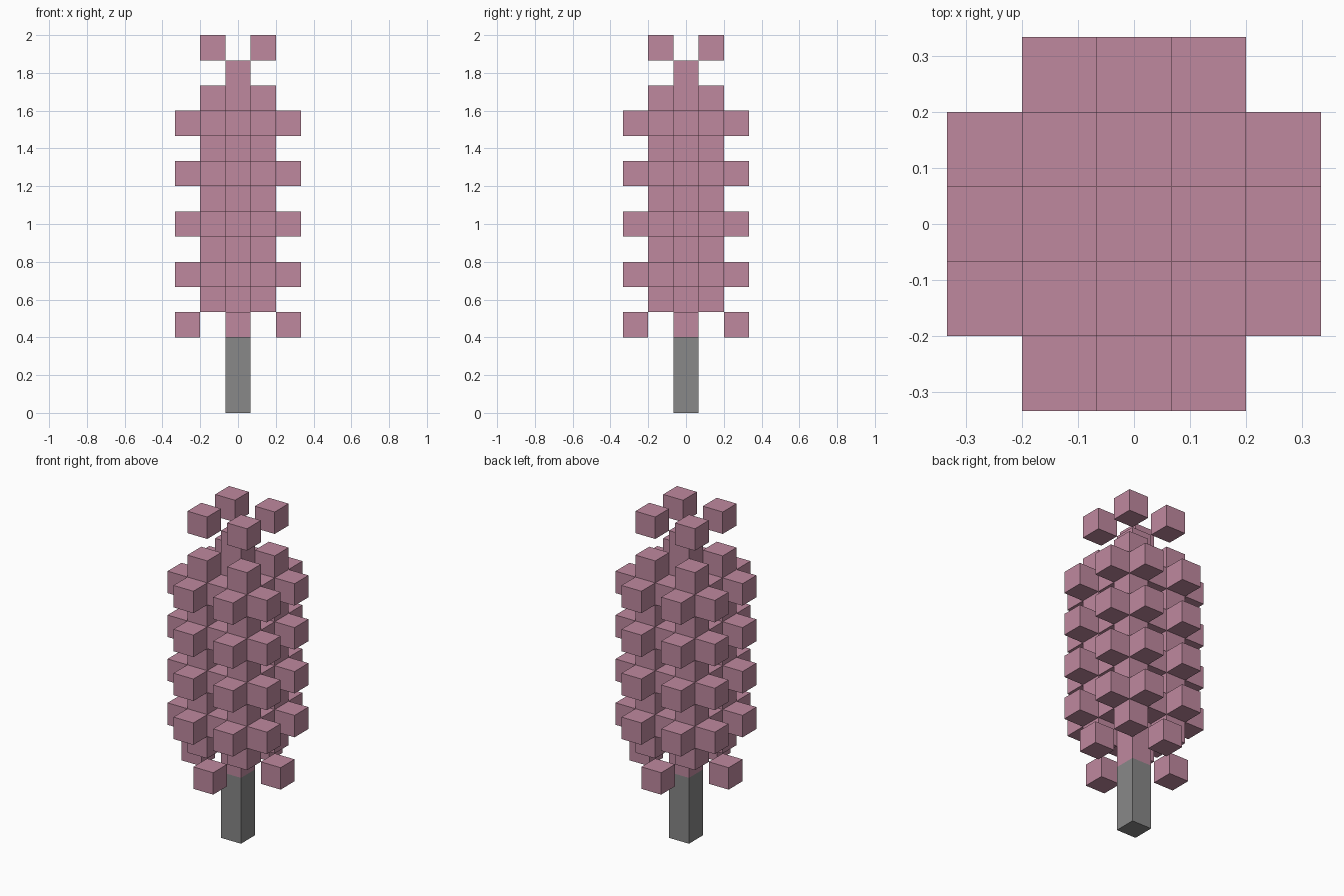
import bpy
import bmesh
from mathutils import Matrix, Vector

U = 2 / 15  # side of one block

if "Cube" in bpy.data.objects:
    bpy.data.objects.remove(bpy.data.objects["Cube"], do_unlink=True)


def make_material(name, color):
    mat = bpy.data.materials.new(name)
    mat.use_nodes = True
    mat.diffuse_color = color
    mat.node_tree.nodes["Principled BSDF"].inputs["Base Color"].default_value = color
    return mat


pink = make_material("dusty pink", (0.52, 0.25, 0.345, 1))
grey = make_material("stem grey", (0.246, 0.246, 0.246, 1))


def make_blocks(name, cells, layer, mat, height=1):
    """Join blocks standing on one layer of the grid into one object."""
    bm = bmesh.new()
    for x, y in cells:
        centre = Vector((x, y, layer + height / 2)) * U
        size = Matrix.Diagonal((U, U, U * height, 1))
        bmesh.ops.create_cube(bm, size=1, matrix=Matrix.Translation(centre) @ size)
    mesh = bpy.data.meshes.new(name)
    bm.to_mesh(mesh)
    bm.free()
    mesh.materials.append(mat)
    obj = bpy.data.objects.new(name, mesh)
    bpy.context.collection.objects.link(obj)


def quarter_turns(*cells):
    """Repeat cells four times around the stalk."""
    out = []
    for x, y in cells:
        out += [(x, y), (-y, x), (-x, -y), (y, -x)]
    return out


# Stem and the core of the flower spike
make_blocks("stem", [(0, 0)], 0, grey, 3)
make_blocks("spike_core", [(0, 0)], 3, pink, 11)

# Loose blossoms below and above the spike
make_blocks("bottom_blossoms", quarter_turns((2, 0)), 3, pink)
make_blocks("top_blossoms", quarter_turns((1, 1)), 14, pink)

# Alternating narrow and wide whorls of blossoms
for layer in range(4, 13):
    if layer % 2 == 0:
        make_blocks(f"narrow_whorl_{layer}", quarter_turns((1, 1)), layer, pink)
    else:
        cells = quarter_turns((1, 0), (2, 1), (2, -1))
        make_blocks(f"wide_whorl_{layer}", cells, layer, pink)
